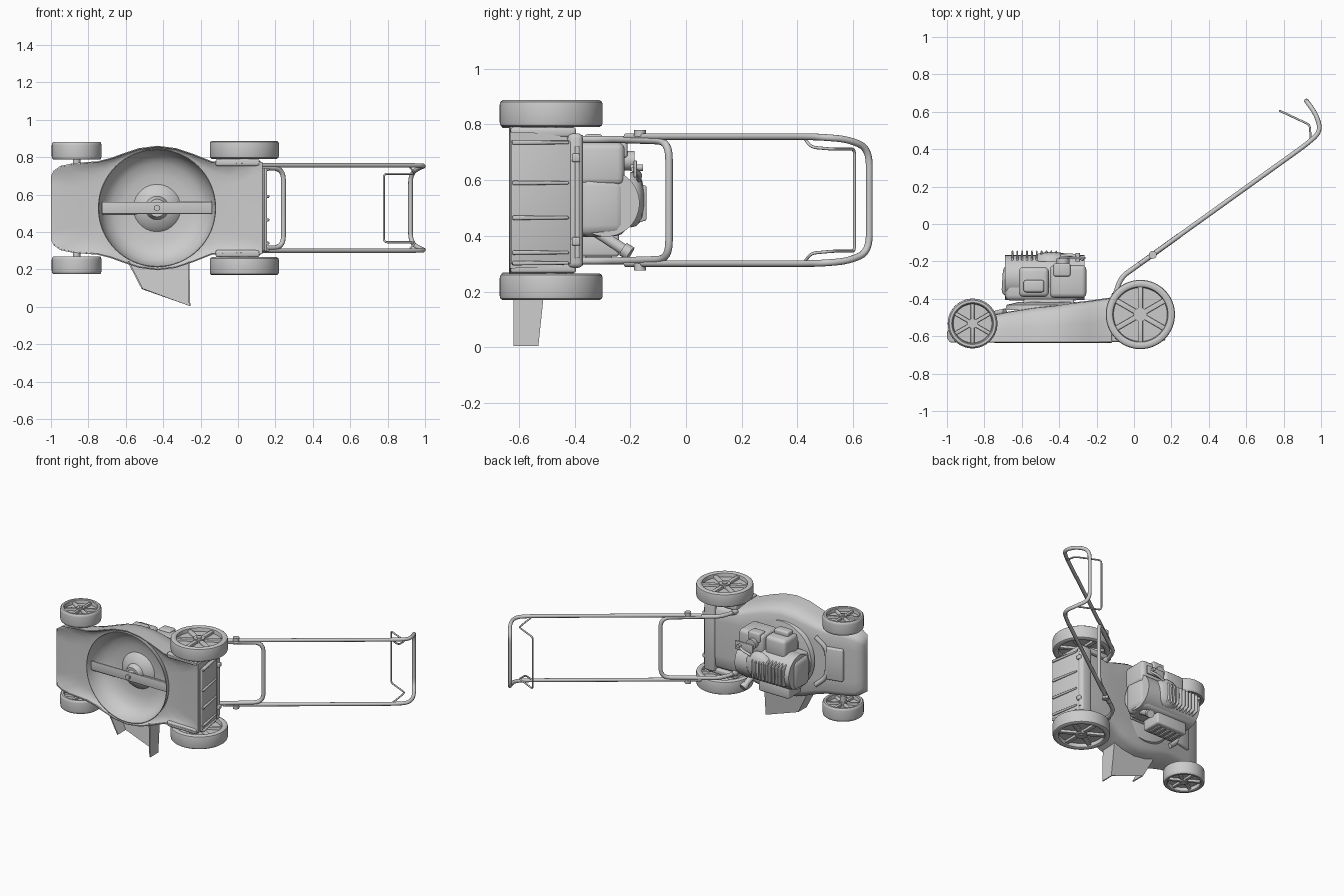
import bpy, bmesh
from math import radians, pi, sin, cos
from mathutils import Vector, Matrix

old = bpy.data.objects.get("Cube")
if old:
    bpy.data.objects.remove(old, do_unlink=True)

grey = bpy.data.materials.new("plain_grey")
grey.use_nodes = True
grey.diffuse_color = (0.6, 0.6, 0.6, 1)
grey.node_tree.nodes["Principled BSDF"].inputs["Base Color"].default_value = (0.6, 0.6, 0.6, 1)

MID = 0.528          # centre plane; the machine lies on its side, its own up is +y
SIDES = ((1, "left"), (-1, "right"))
parts = []


def register(name, data, loc=(0, 0, 0)):
    ob = bpy.data.objects.new(name, data)
    ob.location = loc
    data.materials.append(grey)
    bpy.context.collection.objects.link(ob)
    parts.append(ob)
    return ob


def finish(name, bm, loc=(0, 0, 0), thick=0):
    bmesh.ops.recalc_face_normals(bm, faces=bm.faces)
    me = bpy.data.meshes.new(name)
    bm.to_mesh(me)
    bm.free()
    ob = register(name, me, loc)
    if thick:
        mod = ob.modifiers.new("thickness", 'SOLIDIFY')
        mod.thickness = thick
    return ob


def box(name, x, y, z, bevel=0.0, taper=1.0, rot=(0, 0, 0)):
    """Box from three ranges; taper shrinks its +y end."""
    lo, hi = Vector((x[0], y[0], z[0])), Vector((x[1], y[1], z[1]))
    bm = bmesh.new()
    bmesh.ops.create_cube(bm, size=1)
    bmesh.ops.scale(bm, vec=hi - lo, verts=bm.verts)
    for v in bm.verts:
        if v.co.y > 0:
            v.co.x *= taper
            v.co.z *= taper
    if bevel:
        bmesh.ops.bevel(bm, geom=bm.edges[:], offset=bevel, segments=3, profile=0.5, affect='EDGES')
    ob = finish(name, bm, (lo + hi) / 2)
    ob.rotation_euler = rot
    return ob


def rod(name, a, b, r, r2=None, sides=24):
    a, b = Vector(a), Vector(b)
    d = b - a
    bm = bmesh.new()
    m = Matrix.Translation((a + b) / 2) @ d.to_track_quat('Z', 'Y').to_matrix().to_4x4()
    bmesh.ops.create_cone(bm, cap_ends=True, segments=sides, radius1=r,
                          radius2=r if r2 is None else r2, depth=d.length, matrix=m)
    return finish(name, bm)


def lathe(name, profile, centre, axis, closed=False, thick=0, steps=64):
    """Spin (radius, height) points around the y or z axis."""
    bm = bmesh.new()
    rings = []
    for r, h in profile:
        ring = []
        for i in range(steps):
            a, b = r * cos(2 * pi * i / steps), r * sin(2 * pi * i / steps)
            ring.append(bm.verts.new((a, b, h) if axis == 'z' else (a, h, b)))
        rings.append(ring)
    pairs = list(zip(rings, rings[1:])) + ([(rings[-1], rings[0])] if closed else [])
    for p, q in pairs:
        for i in range(steps):
            j = (i + 1) % steps
            bm.faces.new((p[i], p[j], q[j], q[i]))
    if not closed:
        bm.faces.new(rings[-1])
    return finish(name, bm, centre, thick)


def tube(name, points, r, bend=0.05):
    """Round bar along a path with rounded corners."""
    pts = [Vector(p) for p in points]
    path = [pts[0]]
    for a, p, b in zip(pts, pts[1:], pts[2:]):
        s = p + (a - p).normalized() * min(bend, 0.48 * (a - p).length)
        e = p + (b - p).normalized() * min(bend, 0.48 * (b - p).length)
        for i in range(7):
            t = i / 6
            path.append(s * (1 - t) ** 2 + p * 2 * t * (1 - t) + e * t * t)
    path.append(pts[-1])
    cu = bpy.data.curves.new(name, 'CURVE')
    cu.dimensions = '3D'
    cu.bevel_depth, cu.bevel_resolution, cu.use_fill_caps = r, 3, True
    sp = cu.splines.new('POLY')
    sp.points.add(len(path) - 1)
    for q, p in zip(sp.points, path):
        q.co = (*p, 1)
    return register(name, cu)


def mirrored(half):
    """Complete a (x, y, offset) path across the centre plane."""
    return [(x, y, MID + d) for x, y, d in half] + [(x, y, MID - d) for x, y, d in reversed(half)]


# deck shell: cross-sections (x, half width, top height) lofted along x
stations = [(-1, .17, -.58), (-.985, .2, -.55), (-.95, .225, -.53), (-.88, .24, -.515),
            (-.75, .25, -.485), (-.68, .268, -.47), (-.62, .29, -.46), (-.53, .32, -.445),
            (-.43, .333, -.435), (-.33, .32, -.42), (-.24, .29, -.41), (-.14, .25, -.395),
            (0, .245, -.385), (.13, .245, -.385)]
section = [(1, 0), (.985, .45), (.94, .8), (.88, .92), (.8, .98), (.5, 1)]
section += [(-w, h) for w, h in reversed(section)]
bm = bmesh.new()
loops = []
for x, w, top in stations:
    low = -.61 if x < -.99 else -.632
    lean = .03 if x > .1 else 0      # the rear end leans forward
    loops.append([bm.verts.new((x - lean * h, low + h * (top - low), MID + f * w)) for f, h in section])
for p, q in zip(loops, loops[1:]):
    for i in range(len(section) - 1):
        bm.faces.new((p[i], p[i + 1], q[i + 1], q[i]))
bm.faces.new(loops[0])
bm.faces.new(loops[-1])
finish("deck_shell", bm, thick=0.006)

# deck underside: shallow skin from the deck outline in to the blade housing
hub = Vector((-.433, 0, MID))
ends = [f / 4 for f in (3, 2, 1, 0, -1, -2, -3)]
outline = [(x, w) for x, w, top in stations] + [(.13, .245 * f) for f in ends]
outline += [(x, -w) for x, w, top in reversed(stations)] + [(-1, -.17 * f) for f in ends]
bm = bmesh.new()
skin = []
for x, d in outline:
    edge = Vector((x, 0, MID + d))
    inner = hub + (edge - hub).normalized() * .309
    skin.append([bm.verts.new(edge.lerp(inner, t) + Vector((0, y, 0)))
                 for t, y in ((.01, -.61 if x < -.99 else -.63), (.3, -.612), (.65, -.6), (1, -.598))])
for p, q in zip(skin, skin[1:] + skin[:1]):
    for i in range(3):
        bm.faces.new((p[i], p[i + 1], q[i + 1], q[i]))
finish("deck_underside", bm)

# blade housing, hub and blade
lathe("blade_housing", [(.316, -.634), (.308, -.6), (.285, -.55), (.24, -.515), (.18, -.498),
                        (.125, -.495), (.1, -.52), (.06, -.535), (.045, -.57)], hub, 'y', thick=.004)
rod("blade_hub", hub + Vector((0, -.605, 0)), hub + Vector((0, -.52, 0)), .032)
rod("blade_bolt", hub + Vector((0, -.625, 0)), hub + Vector((0, -.6, 0)), .018, sides=6)
box("blade", (-.728, -.138), (-.612, -.602), (.497, .561), .003)
for s, side in SIDES:
    cx = hub.x + s * .2
    box("blade_wing_" + side, (cx - .09, cx + .09), (-.606, -.598), (hub.z + s * .024 - .014, hub.z + s * .024 + .014),
        rot=(radians(-22 * s), 0, 0))

# raised panel on the front of the deck
box("front_deck_panel", (-.88, -.76), (-.53, -.483), (MID - .115, MID + .115), .012, rot=(0, 0, .23))
tube("front_deck_ridge", mirrored([(-.69, -.468, .17), (-.77, -.486, .1)]), .016)
lathe("engine_mount", [(.24, -.46), (.23, -.432), (.17, -.418)], (-.45, 0, MID), 'y')

# discharge chute
outer = [(-.59, .24, -.51), (-.515, .095, -.525), (-.255, .005, -.53), (-.26, .24, -.505)]
bm = bmesh.new()
up = [bm.verts.new((x, y, z)) for x, z, y in outer]
down = [bm.verts.new((x, -.62, z)) for x, z, y in outer]
bm.faces.new(up)
bm.faces.new((up[0], up[1], down[1], down[0]))
bm.faces.new((up[2], up[3], down[3], down[2]))
finish("discharge_chute", bm, thick=0.008)

# leaning rear flap with ribs and hinge
LEAN = (0, 0, .16)
box("rear_flap", (.123, .139), (-.63, -.41), (.298, .742), .006, rot=LEAN)
for i, z in enumerate((.302, .34, .465, .59, .735)):
    box(f"flap_rib_{i}", (.125, .152), (-.625, -.42), (z - .008, z + .008), .005, taper=.7, rot=LEAN)
box("flap_top_lip", (.04, .124), (-.425, -.37), (.285, .768), .018)
rod("flap_hinge", (.12, -.39, .32), (.12, -.39, .72), .01)
for z in (.38, .68):
    box("hinge_clip", (.11, .138), (-.41, -.38), (z - .015, z + .015), .006)


# wheels: tyre ring, thin web, hub and six spokes
def wheel(name, x, y, z, R, hw):
    tyre = [(.8, -.9), (.84, -1), (.94, -1), (.985, -.88), (1, -.65), (1, .65), (.985, .88),
            (.94, 1), (.84, 1), (.8, .9), (.77, .3), (.77, -.3)]
    lathe(name + "_tyre", [(r * R, h * hw) for r, h in tyre], (x, y, z), 'z', closed=True)
    at = lambda h: (x, y, z + h * hw)
    rod(name + "_web", at(-.4), at(.4), R * .79, sides=48)
    rod(name + "_hub", at(-.9), at(.9), R * .2)
    rod(name + "_hub_cap", at(-1), at(1), R * .1)
    for i in range(6):
        a = i * pi / 3 + pi / 6
        cx, cy = x + cos(a) * R * .48, y + sin(a) * R * .48
        box(f"{name}_spoke_{i}", (cx - R * .32, cx + R * .32), (cy - R * .075, cy + R * .075),
            (z - hw * .75, z + hw * .75), .004, rot=(0, 0, a))


for s, side in SIDES:
    wheel("front_wheel_" + side, -.863, -.532, MID + s * .306, .133, .047)
    wheel("rear_wheel_" + side, .034, -.484, MID + s * .311, .185, .048)
    box("axle_bracket_" + side, (-.12, .115), (-.63, -.395), sorted((MID + s * .225, MID + s * .262)), .01, taper=.95)
    for name, x, y in (("front_axle_", -.863, -.532), ("rear_axle_", .034, -.484)):
        rod(name + side, (x, y, MID + s * .22), (x, y, MID + s * .3), .02)

# handle bars, knobs and control wire
tube("lower_handle", mirrored([(-.105, -.39, .218), (-.07, -.285, .218), (0, -.236, .218),
                               (.243, -.061, .212)]), .0135, .065)
tube("upper_handle", mirrored([(.03, -.214, .228), (.925, .428, .228), (1.0, .495, .226),
                               (.975, .585, .218), (.922, .658, .185)]), .0125, .06)
tube("control_wire", mirrored([(.915, .425, .222), (.945, .45, .19), (.94, .53, .183),
                               (.78, .605, .183)]), .0055, .02)
for s, side in SIDES:
    rod("handle_knob_" + side, (.1, -.165, MID + s * .228), (.1, -.165, MID + s * .252), .021)
    rod("handle_foot_" + side, (-.105, -.41, MID + s * .218), (-.102, -.37, MID + s * .218), .02, .016)

# engine: base, cowling with a rounded crown and cooling fins
box("engine_base", (-.59, -.32), (-.46, -.4), (.4, .66), .01)
box("engine_block", (-.69, -.29), (-.41, -.27), (.395, .625), .03)
box("engine_cowling", (-.71, -.25), (-.39, -.212), (.395, .62), .04, taper=.95)
rod("cowling_crown", (-.69, -.287, .517), (-.265, -.287, .517), .12, sides=48)
lathe("starter_dome", [(.1, -.2), (.095, -.178), (.072, -.158), (.03, -.15)], (-.44, 0, .53), 'y', steps=40)
for i in range(10):
    x = -.65 + i * .026
    box(f"cooling_fin_{i}", (x - .006, x + .006), (-.215, -.142), (.435, .6), .005, taper=.75)

# fuel tank, air filter and carburettor on the left side
box("air_filter", (-.615, -.455), (-.39, -.23), (.6, .735), .025)
box("filter_cover", (-.59, -.48), (-.365, -.3), (.72, .765), .012)
box("fuel_tank", (-.45, -.255), (-.395, -.22), (.58, .735), .025)
rod("fuel_cap", (-.38, -.23, .67), (-.38, -.185, .67), .035)
box("carburettor", (-.43, -.34), (-.28, -.21), (.68, .745), .01)
box("throttle_plate", (-.4, -.26), (-.188, -.176), (.61, .67), .003)
rod("throttle_lever", (-.3, -.2, .645), (-.3, -.155, .645), .012)
tube("starter_grip", [(-.39, -.17, .6), (-.33, -.165, .62), (-.27, -.19, .64)], .009, .02)

# exhaust and pipe on the right side
box("exhaust_box", (-.64, -.4), (-.385, -.24), (.325, .41), .012)
for i in range(5):
    x = -.6 + i * .04
    box(f"exhaust_louvre_{i}", (x - .01, x + .01), (-.36, -.265), (.316, .33), .004)
rod("oil_filler", (-.33, -.33, .42), (-.31, -.215, .345), .02)
rod("oil_cap", (-.312, -.225, .352), (-.307, -.2, .336), .026)

# apply modifiers, turn curves into meshes, smooth with sharp edges kept
bpy.ops.object.select_all(action='DESELECT')
for ob in parts:
    ob.select_set(True)
bpy.context.view_layer.objects.active = parts[0]
bpy.ops.object.convert(target='MESH')
bpy.ops.object.shade_smooth_by_angle(angle=radians(38))
